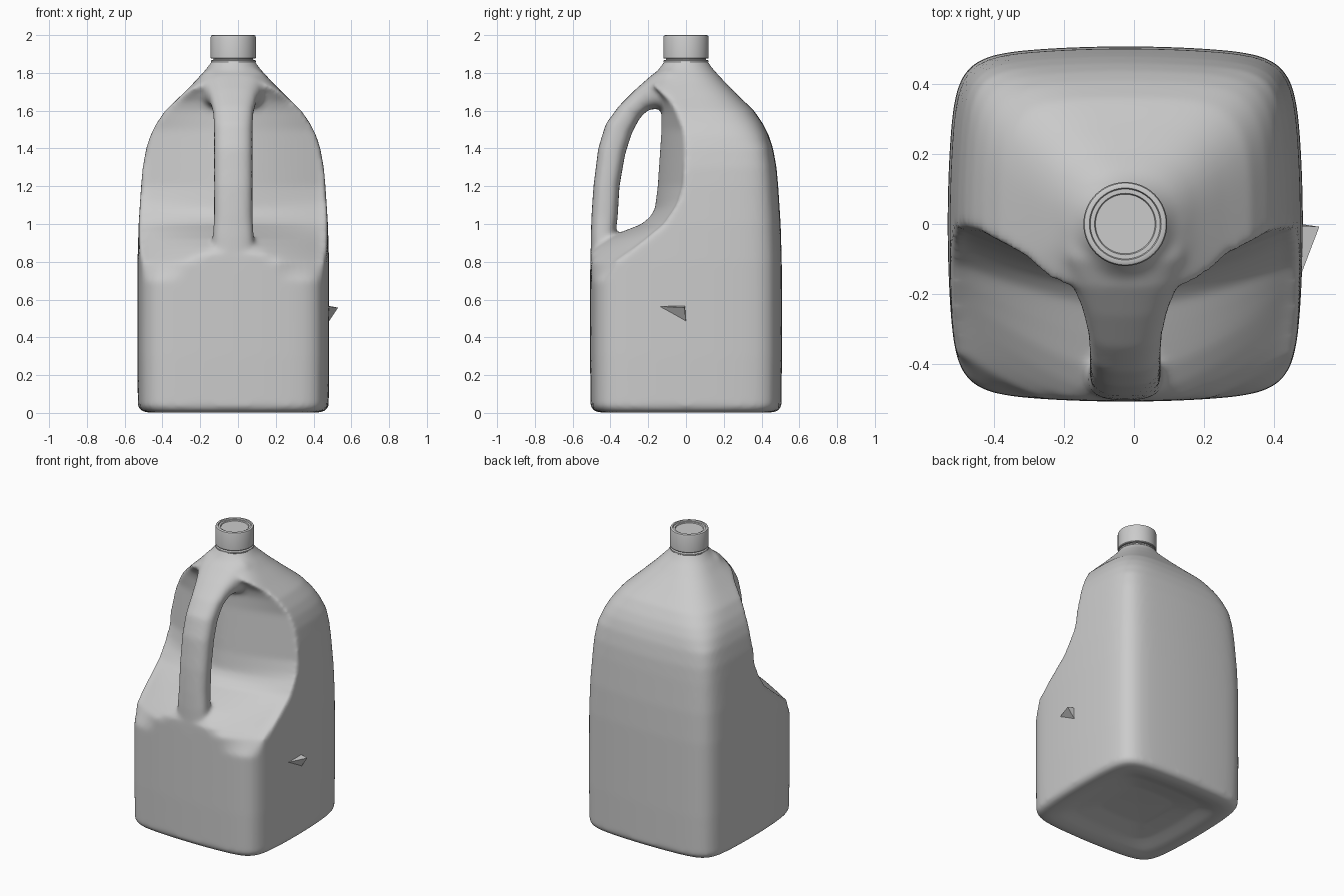
import bpy, bmesh, math

if "Cube" in bpy.data.objects:
    bpy.data.objects.remove(bpy.data.objects["Cube"])

CX = -0.025  # body axis in x


def lerp_table(table, t):
    for a, b in zip(table, table[1:]):
        if t <= b[0]:
            f = max(0, (t - a[0]) / (b[0] - a[0]))
            return a[1] + (b[1] - a[1]) * f
    return table[-1][1]


def refine(rows, steps):
    out = []
    for a, b in zip(rows, rows[1:]):
        out += [[p + (q - p) * i / steps for p, q in zip(a, b)] for i in range(steps)]
    return out + [list(rows[-1])]


def loft(bm, rings):
    vs = [[bm.verts.new(p) for p in r] for r in rings]
    n = len(vs[0])
    for a, b in zip(vs, vs[1:]):
        for i in range(n):
            j = (i + 1) % n
            bm.faces.new((a[i], a[j], b[j], b[i]))
    bm.faces.new(vs[0][::-1])
    bm.faces.new(vs[-1])


def superellipse(n, count):
    pts = []
    for i in range(count):
        t = 2 * math.pi * i / count
        c, s = math.cos(t), math.sin(t)
        r = (abs(c) ** n + abs(s) ** n) ** (-1 / n)
        pts.append((c * r, s * r))
    return pts


def finish(bm, name):
    bmesh.ops.recalc_face_normals(bm, faces=bm.faces)
    me = bpy.data.meshes.new(name)
    bm.to_mesh(me)
    bm.free()
    ob = bpy.data.objects.new(name, me)
    bpy.context.collection.objects.link(ob)
    return ob


# Front recess depth: y of the surface at the middle and at the sides
MID = [(0.6, -0.65), (0.82, -0.57), (0.9, -0.48), (0.95, -0.37), (0.98, -0.27), (1.02, -0.2),
       (1.08, -0.165), (1.2, -0.15), (1.5, -0.13), (1.6, -0.13), (1.7, -0.16), (1.8, -0.25)]
SIDE = [(0.6, -0.6), (0.7, -0.5), (0.8, -0.38), (0.9, -0.24), (1.0, -0.12), (1.1, -0.05),
        (1.2, -0.02), (1.5, 0.0), (1.65, -0.03), (1.8, -0.25)]


def recess(x, z):
    u = min(1, abs(x) / 0.46) ** 1.5
    return lerp_table(MID, z) * (1 - u) + lerp_table(SIDE, z) * u


# Body: rounded-square sections (z, half width), hollowed base, recessed front
profile = [(0.065, 0.02), (0.06, 0.18), (0.035, 0.31), (0.008, 0.39), (0.0, 0.44), (0.008, 0.485),
           (0.035, 0.505), (0.3, 0.508), (0.8, 0.507), (1.0, 0.501), (1.2, 0.488), (1.3, 0.479),
           (1.4, 0.461), (1.47, 0.438), (1.53, 0.408), (1.6, 0.36), (1.67, 0.287), (1.75, 0.207),
           (1.82, 0.143), (1.86, 0.115), (1.875, 0.11)]
bm = bmesh.new()
rings = []
for z, s in refine(profile, 5):
    k = max(0, min(1, (z - 1.4) / 0.45))
    ring = []
    for x, y in superellipse(9 - 7 * k ** 0.6, 120):
        b = 0.06 * (1 - k)
        px, py = s * x * (1 - b * y * y), s * y * (1 - b * x * x)
        if z > 0.6 and py < 0:
            py = min(0, max(py, recess(px, z)))
        ring.append((CX + px, py, z))
    rings.append(ring)
loft(bm, rings)

# Handle: sweep of (outer y, outer z, inner y, inner z, half width), flaring into the neck
handle = [(-0.505, 0.78, -0.35, 0.82, 0.115), (-0.504, 0.94, -0.375, 0.94, 0.108),
          (-0.5, 1.05, -0.362, 1.03, 0.102), (-0.49, 1.2, -0.352, 1.2, 0.102),
          (-0.465, 1.4, -0.322, 1.37, 0.102), (-0.425, 1.53, -0.287, 1.48, 0.102),
          (-0.355, 1.625, -0.245, 1.56, 0.107), (-0.265, 1.715, -0.2, 1.605, 0.125),
          (-0.18, 1.79, -0.15, 1.61, 0.155), (-0.1, 1.84, -0.09, 1.58, 0.185),
          (0.0, 1.84, 0.0, 1.55, 0.2)]
rings = []
for yo, zo, yi, zi, w in refine(handle, 4):
    rings.append([(CX + w * x, (yo + yi) / 2 + (yo - yi) / 2 * v, (zo + zi) / 2 + (zo - zi) / 2 * v)
                  for x, v in superellipse(2.7, 40)])
loft(bm, rings)
body = finish(bm, "jug_body")
m = body.modifiers.new("Fuse", 'REMESH')
m.mode = 'VOXEL'
m.voxel_size = 0.012
m.use_smooth_shade = True
m = body.modifiers.new("Soften", 'SMOOTH')
m.factor = 0.5
m.iterations = 14


# Turned parts: neck flange and screw cap
def turned(name, prof):
    b = bmesh.new()
    loft(b, [[(CX + r * x, r * y, z) for x, y in superellipse(2, 64)] for r, z in prof])
    ob = finish(b, name)
    bpy.ops.object.select_all(action='DESELECT')
    ob.select_set(True)
    bpy.context.view_layer.objects.active = ob
    bpy.ops.object.shade_smooth_by_angle(angle=math.radians(35))


turned("neck_flange", [(0.11, 1.85), (0.119, 1.858), (0.119, 1.866), (0.105, 1.87), (0.105, 1.885)])
turned("cap", [(0.1, 1.876), (0.117, 1.876), (0.12, 1.88), (0.12, 1.988), (0.117, 1.997),
               (0.111, 2.0), (0.103, 2.0), (0.1, 1.992), (0.088, 1.992), (0.085, 1.986)])

# Small pointed tab on the right side
bm = bmesh.new()
tab = [bm.verts.new(p) for p in ((0.53, -0.008, 0.557), (0.472, -0.16, 0.565),
                                 (0.478, 0.0, 0.48), (0.478, -0.005, 0.567))]
for f in ((0, 1, 2), (0, 2, 3), (0, 3, 1), (1, 3, 2)):
    bm.faces.new([tab[i] for i in f])
finish(bm, "side_tab")
